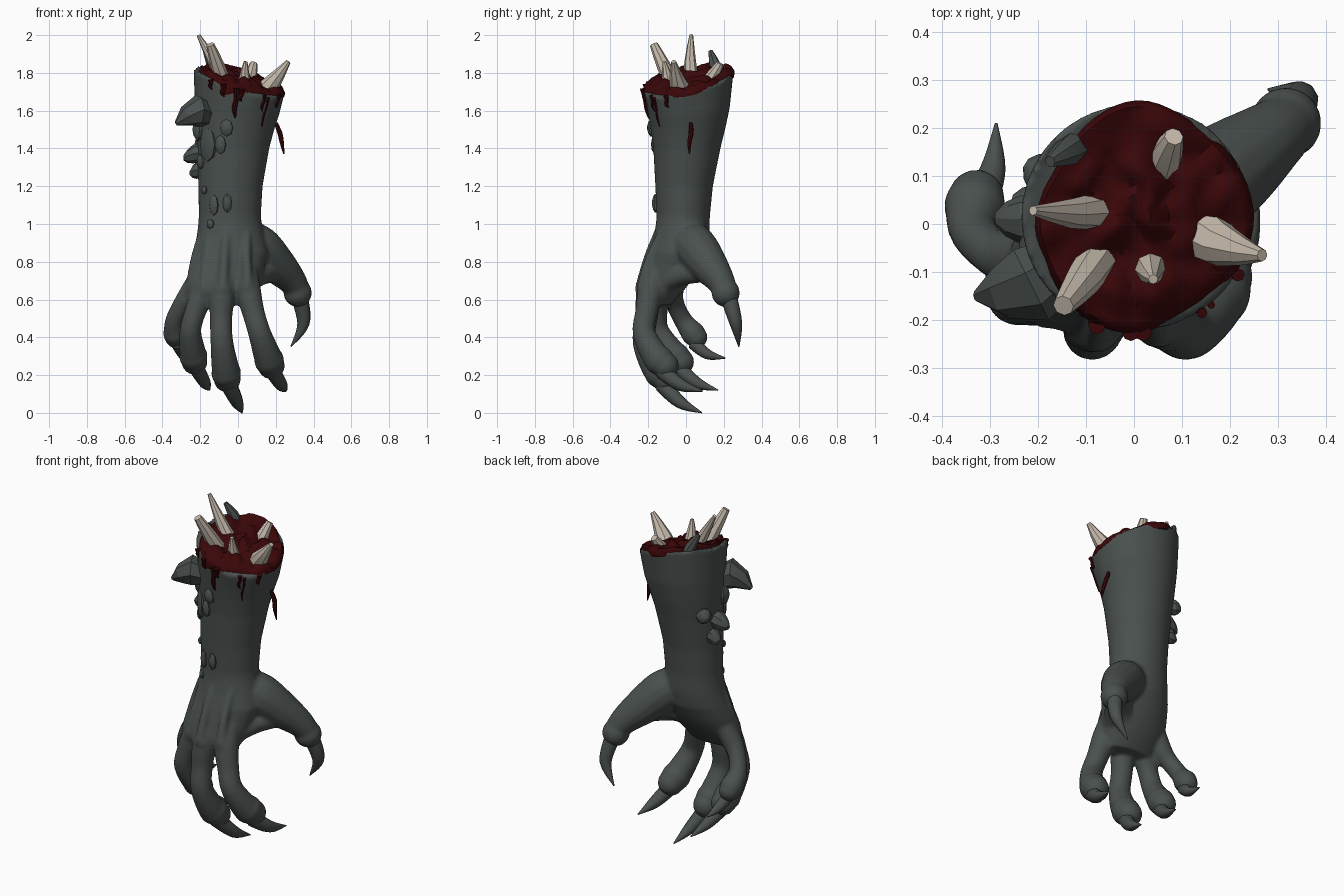
import bpy, bmesh, math
from mathutils import Vector, Matrix, noise


def material(name, rgb):
    m = bpy.data.materials.new(name)
    m.diffuse_color = (*rgb, 1)
    return m


SKIN = material("grey_skin", (0.068, 0.081, 0.077))
BLOOD = material("dark_blood", (0.043, 0.002, 0.0025))
BONE = material("pale_bone", (0.55, 0.48, 0.40))


def finish(name, bm, mat, angle=40):
    bmesh.ops.recalc_face_normals(bm, faces=bm.faces)
    me = bpy.data.meshes.new(name)
    bm.to_mesh(me)
    bm.free()
    me.materials.append(mat)
    ob = bpy.data.objects.new(name, me)
    bpy.context.collection.objects.link(ob)
    bpy.ops.object.select_all(action='DESELECT')
    ob.select_set(True)
    bpy.context.view_layer.objects.active = ob
    bpy.ops.object.shade_smooth_by_angle(angle=math.radians(angle))
    return ob


def skin_rings(bm, rings):
    """Bridge rings of points and close both ends."""
    vs = [[bm.verts.new(p) for p in r] for r in rings]
    n = len(vs[0])
    for a, b in zip(vs, vs[1:]):
        for i in range(n):
            bm.faces.new((a[i], a[(i + 1) % n], b[(i + 1) % n], b[i]))
    bm.faces.new(vs[0][::-1])
    bm.faces.new(vs[-1])


def spline(vals, t):
    """Catmull-Rom through vals, t in segments."""
    i = min(int(t), len(vals) - 2)
    f = t - i
    p = [vals[min(max(k, 0), len(vals) - 1)] for k in (i - 1, i, i + 1, i + 2)]
    return (p[1] * 2 + (p[2] - p[0]) * f + (p[0] * 2 - p[1] * 5 + p[2] * 4 - p[3]) * f * f
            + (p[1] * 3 - p[0] - p[2] * 3 + p[3]) * f ** 3) * 0.5


def tube(bm, pts, radii, sides=14, steps=4):
    pts = [Vector(p) for p in pts]
    n = (len(pts) - 1) * steps
    path = [spline(pts, k / steps) for k in range(n + 1)]
    rad = [max(spline(radii, k / steps), 0.002) for k in range(n + 1)]
    rings, side, old = [], None, None
    for k, p in enumerate(path):
        d = (path[min(k + 1, n)] - path[max(k - 1, 0)]).normalized()
        side = d.orthogonal().normalized() if side is None else old.rotation_difference(d) @ side
        old = d
        up = d.cross(side)
        rings.append([p + rad[k] * (side * math.cos(a) + up * math.sin(a))
                      for a in (2 * math.pi * i / sides for i in range(sides))])
    skin_rings(bm, rings)


def ball(bm, p, r):
    bmesh.ops.create_icosphere(bm, subdivisions=3, radius=r, matrix=Matrix.Translation(p))


# Body extents per height: z, x min, x max, y min, y max
BODY = [(0.57, -0.23, 0.06, -0.20, -0.08), (0.66, -0.275, 0.11, -0.235, 0.0), (0.75, -0.262, 0.135, -0.215, 0.06),
        (0.85, -0.237, 0.16, -0.19, 0.11), (0.94, -0.217, 0.14, -0.168, 0.125), (1.03, -0.207, 0.12, -0.155, 0.125),
        (1.2, -0.21, 0.13, -0.162, 0.142), (1.4, -0.215, 0.165, -0.173, 0.182), (1.6, -0.228, 0.218, -0.2, 0.232),
        (1.76, -0.235, 0.247, -0.224, 0.252)]


def surface(z, a, k=1.0):
    """Point on the arm at height z and angle a, with the top cut slanted and ragged."""
    lo, hi = next((p for p in zip(BODY, BODY[1:]) if z <= p[1][0]), BODY[-2:])
    f = (z - lo[0]) / (hi[0] - lo[0])
    x0, x1, y0, y1 = [p + (q - p) * f for p, q in zip(lo[1:], hi[1:])]
    x = (x0 + x1) / 2 + k * (x1 - x0) / 2 * math.cos(a)
    y = (y0 + y1) / 2 + k * (y1 - y0) / 2 * math.sin(a)
    slant = -0.27 * x + 0.2 * y + 0.03 * noise.noise(Vector((x * 11, y * 11, 3)))
    return Vector((x, y, z + max(0, (z - 1.5) / 0.26) * slant))


ANG = [2 * math.pi * i / 64 for i in range(64)]

# Arm, palm and fingers fused into one skin
bm = bmesh.new()
skin_rings(bm, [[surface(0.57 + 1.19 * i / 30, a) for a in ANG] for i in range(31)])

# Finger paths: palm, knuckle, middle, joint, pad, end, claw tip; then size
FINGERS = {
    "index": [(0.03, -0.11, 0.8), (0.05, -0.18, 0.66), (0.082, -0.21, 0.53), (0.115, -0.222, 0.42),
              (0.16, -0.155, 0.29), (0.176, -0.11, 0.25), (0.255, 0.09, 0.115), 1.0],
    "middle": [(-0.05, -0.12, 0.8), (-0.08, -0.19, 0.65), (-0.09, -0.21, 0.5), (-0.085, -0.222, 0.37),
               (-0.065, -0.155, 0.225), (-0.057, -0.11, 0.18), (0.022, 0.085, 0.0), 1.0],
    "ring": [(-0.12, -0.09, 0.8), (-0.185, -0.14, 0.64), (-0.228, -0.155, 0.53), (-0.252, -0.145, 0.43),
             (-0.238, -0.065, 0.31), (-0.23, -0.025, 0.27), (-0.15, 0.17, 0.12), 0.95],
    "little": [(-0.16, -0.05, 0.8), (-0.25, -0.07, 0.64), (-0.298, -0.055, 0.57), (-0.335, -0.015, 0.49),
               (-0.333, 0.03, 0.43), (-0.328, 0.055, 0.4), (-0.287, 0.21, 0.29), 0.82],
}
for pts in FINGERS.values():
    s, k = pts[7], Vector(pts[1])
    tube(bm, pts[:6], [r * s for r in (0.065, 0.07, 0.06, 0.061, 0.074, 0.062)])
    ball(bm, k + Vector((0, -0.027, 0)), 0.052 * s)
    ball(bm, Vector(pts[4]).lerp(Vector(pts[5]), 0.3), 0.079 * s)
    ball(bm, pts[5], 0.072 * s)
    # tendon on the back of the hand
    tube(bm, [surface(0.98, math.atan2(k.y * 0.8, k.x + 0.06), 0.86),
              (k.x * 0.9, k.y - 0.01, 0.82), k + Vector((0, -0.05, 0.01))], [0.02, 0.026, 0.032], 8)
# thumb with its fleshy web
tube(bm, [(0.02, 0.0, 0.95), (0.11, 0.05, 0.88), (0.2, 0.115, 0.79), (0.278, 0.175, 0.71),
          (0.315, 0.205, 0.65), (0.325, 0.215, 0.6)], [0.09, 0.115, 0.103, 0.08, 0.066, 0.055])
ball(bm, (0.316, 0.21, 0.635), 0.075)
for p, q in (((0.19, 0.09, 0.74), (0.05, -0.13, 0.68)), ((0.14, 0.06, 0.78), (0.0, -0.08, 0.68))):
    tube(bm, [p, Vector(p).lerp(Vector(q), 0.5) + Vector((0, 0, 0.02)), q], [0.05, 0.055, 0.05])
hand = finish("arm_and_hand", bm, SKIN)
rm = hand.modifiers.new("fuse", 'REMESH')
rm.mode, rm.voxel_size, rm.use_smooth_shade = 'VOXEL', 0.011, True
sm = hand.modifiers.new("relax", 'SMOOTH')
sm.factor, sm.iterations = 0.5, 3


# Claws
def claw(name, base, mid, tip, r):
    bm = bmesh.new()
    tube(bm, [base, mid, tip], [r, r * 0.75, 0.003], 10, 5)
    finish(name + "_claw", bm, SKIN)


for name, pts in FINGERS.items():
    base, tip = Vector(pts[5]) + Vector((0.008, -0.015, -0.03)), Vector(pts[6])
    claw(name, base, base.lerp(tip, 0.5) + Vector((0.01, -0.01, -0.02)), tip, 0.044 * pts[7])
claw("thumb", (0.33, 0.23, 0.6), (0.346, 0.265, 0.47), (0.28, 0.28, 0.35), 0.044)

# Faceted scales: height, angle in degrees, half width, half length, rise, droop
SCALES = [(1.42, 225, 0.055, 0.09, 0.018, 0), (1.51, 257, 0.035, 0.045, 0.022, 0),
          (1.42, 249, 0.03, 0.05, 0.02, 0), (1.11, 265, 0.024, 0.05, 0.022, 0),
          (1.1, 239, 0.026, 0.055, 0.018, 0), (1.0, 232, 0.022, 0.025, 0.015, 0),
          (1.18, 216, 0.02, 0.022, 0.014, 0), (1.33, 205, 0.03, 0.04, 0.02, 0),
          (1.38, 178, 0.05, 0.05, 0.075, 0.03), (1.29, 165, 0.04, 0.045, 0.05, 0.02),
          (1.43, 148, 0.042, 0.045, 0.045, 0.01), (1.5, 200, 0.04, 0.06, 0.03, 0)]
bm = bmesh.new()
for z, deg, w, l, rise, droop in SCALES:
    a = math.radians(deg)
    c = surface(z, a)
    out = Vector((math.cos(a), math.sin(a), 0))
    side = Vector((-out.y, out.x, 0))
    rings = []
    for k, h in ((1, -0.02), (1, rise * 0.3), (0.72, rise * 0.7), (0.25, rise)):
        o = c + out * h - Vector((0, 0, droop * max(h, 0) / rise))
        rings.append([o + k * (side * w * math.cos(t) + Vector((0, 0, l * math.sin(t))))
                      for t in (math.pi * 2 * i / 8 for i in range(8))])
    skin_rings(bm, rings)
finish("arm_scales", bm, SKIN, 25)

# Large drooping horn on the outer side
bm = bmesh.new()
tube(bm, [(-0.15, -0.08, 1.57), (-0.215, -0.125, 1.6), (-0.27, -0.14, 1.57), (-0.328, -0.15, 1.53)],
     [0.06, 0.085, 0.058, 0.012], 7, 1)
finish("large_horn", bm, SKIN, 20)

# Torn flesh cap: its reach towards the rim varies around the cut (every 30 degrees)
REACH = [1.0, 0.97, 0.95, 1.01, 0.9, 0.81, 0.87, 0.88, 0.97, 1.0, 0.9, 0.97, 1.0]
bm = bmesh.new()
reach = [spline(REACH, a / (math.pi / 6)) for a in ANG]
rings = []
for k in (0.04, 0.12, 0.2, 0.28, 0.36, 0.44, 0.52, 0.6, 0.68, 0.76, 0.84, 0.91, 0.96):
    ring = []
    for a, r in zip(ANG, reach):
        p = surface(1.76, a, k * r)
        p.z += 0.014 + 0.07 * abs(noise.noise(Vector((p.x * 13, p.y * 13, 0)))) * (1 - 0.5 * k)
        ring.append(p)
    rings.append(ring)
drop = [0.012 if r < 0.95 else 0.02 + max(0, -math.sin(a)) * (0.022 + 0.018 * math.sin(a * 9))
        for a, r in zip(ANG, reach)]
rings.append([surface(1.757, a, r * 1.015) for a, r in zip(ANG, reach)])
rings.append([surface(1.757 - d, a, r * 1.015) for a, r, d in zip(ANG, reach, drop)])
skin_rings(bm, rings)
finish("torn_flesh", bm, BLOOD, 50)

# Blood drips: angle, top, bottom, thickness
bm = bmesh.new()
for deg, top, bot, r in ((267, 1.76, 1.57, 0.018), (273, 1.76, 1.68, 0.018), (250, 1.76, 1.69, 0.018),
                         (304, 1.76, 1.63, 0.011), (310, 1.75, 1.52, 0.008), (330, 1.76, 1.66, 0.014),
                         (232, 1.76, 1.71, 0.016)):
    a = math.radians(deg)
    pts = [surface(top + (bot - top) * t, a + 0.03 * math.sin(t * 8), 1.01) for t in (0, 0.35, 0.7, 1)]
    tube(bm, pts, [r, r * 0.7, r * 0.75, 0.003], 8)
finish("blood_drips", bm, BLOOD)

# Loose blood strand at the right side
bm = bmesh.new()
tube(bm, [(0.2, 0.025, 1.535), (0.222, 0.027, 1.48), (0.232, 0.018, 1.43), (0.243, 0.018, 1.37)],
     [0.01, 0.013, 0.011, 0.003], 8)
finish("blood_strand", bm, BLOOD)

# Broken bone splinters: base, middle, tip, base radius, middle radius, tip radius
BONES = [((0.1, 0.01, 1.66), (0.18, -0.043, 1.745), (0.267, -0.065, 1.86), 0.066, 0.047, 0.013),
         ((0.055, 0.1, 1.73), (0.068, 0.145, 1.79), (0.083, 0.182, 1.85), 0.036, 0.034, 0.02),
         ((0.04, -0.075, 1.69), (0.034, -0.095, 1.76), (0.04, -0.115, 1.86), 0.037, 0.032, 0.01),
         ((-0.055, 0.03, 1.73), (-0.13, 0.022, 1.86), (-0.21, 0.028, 2.0), 0.042, 0.031, 0.01),
         ((-0.06, -0.05, 1.7), (-0.105, -0.115, 1.83), (-0.147, -0.17, 1.95), 0.042, 0.038, 0.022)]
for i, (b, m, t, *radii) in enumerate(BONES):
    bm = bmesh.new()
    tube(bm, [b, m, t], radii, 8, 2)
    finish(f"bone_splinter_{i + 1}", bm, BONE, 40)

# Torn skin spike at the back of the rim
bm = bmesh.new()
tube(bm, [(-0.11, 0.17, 1.77), (-0.14, 0.15, 1.85), (-0.175, 0.13, 1.915)], [0.035, 0.03, 0.012], 7, 2)
finish("skin_spike", bm, SKIN, 35)
